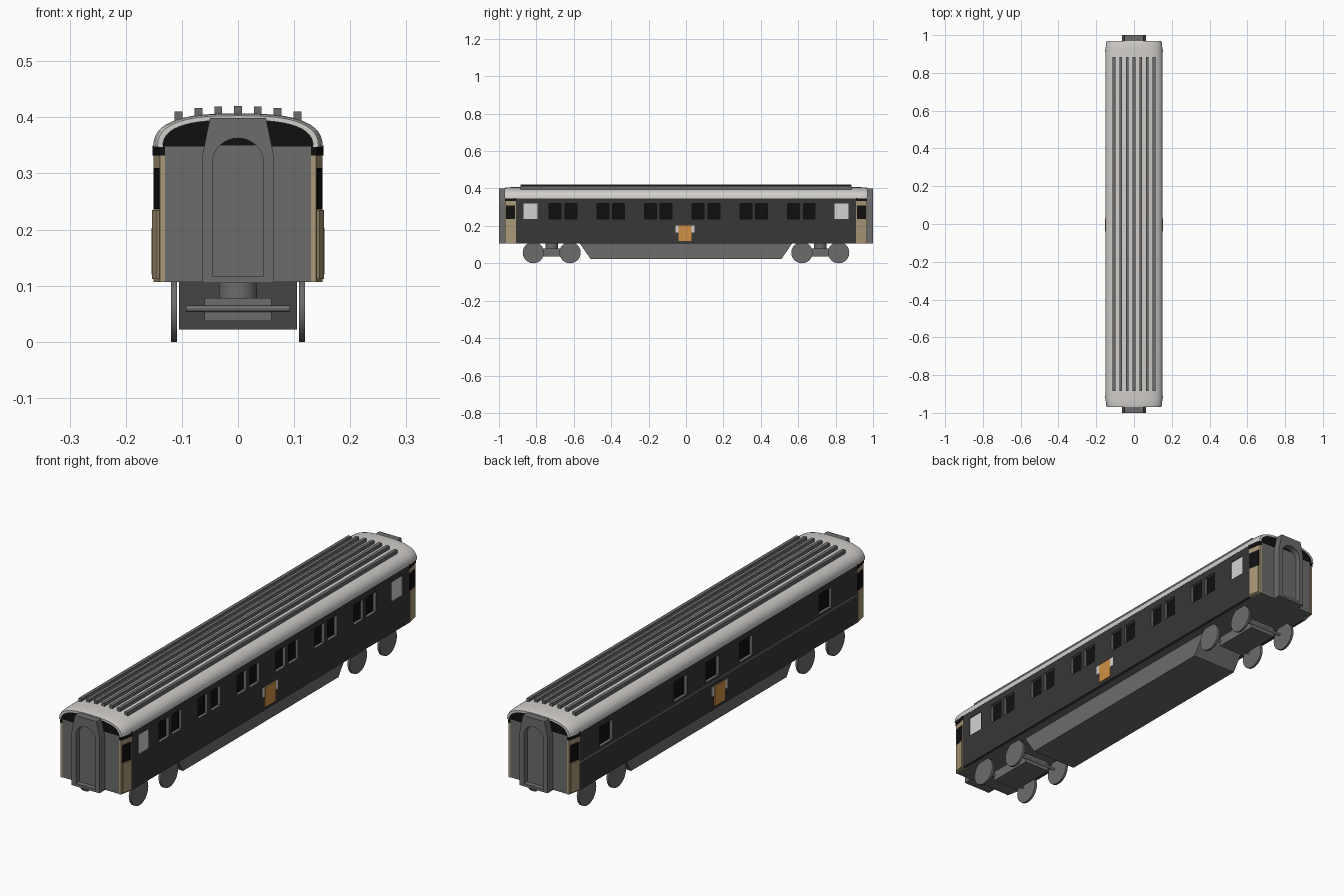
import bpy, bmesh, math

if "Cube" in bpy.data.objects:
    bpy.data.objects.remove(bpy.data.objects["Cube"])

COLORS = {
    "grey metal": (0.15, 0.15, 0.15), "dark body": (0.038, 0.038, 0.038),
    "black glass": (0.005, 0.005, 0.005), "roof light grey": (0.64, 0.62, 0.60),
    "door tan": (0.40, 0.315, 0.185), "plate orange": (0.64, 0.28, 0.06),
    "frosted white": (0.66, 0.65, 0.64),
}
MATS = {}
for n, c in COLORS.items():
    MATS[n] = bpy.data.materials.new(n)
    MATS[n].diffuse_color = (*c, 1)


def finish(name, bm, *mats):
    bmesh.ops.recalc_face_normals(bm, faces=bm.faces[:])
    me = bpy.data.meshes.new(name)
    bm.to_mesh(me)
    bm.free()
    for m in mats:
        me.materials.append(MATS[m])
    ob = bpy.data.objects.new(name, me)
    bpy.context.collection.objects.link(ob)
    return ob


def place(axis, p, d):
    a, b = p
    return {"x": (d, a, b), "y": (a, d, b), "z": (a, b, d)}[axis]


def prism(name, axis, lo, hi, outline, mat, holes=(), reveal=None):
    """Outline (with optional holes) extruded along an axis from lo to hi."""
    bm = bmesh.new()
    caps = []
    for d in (lo, hi):
        loops, edges = [], []
        for pts in (outline, *holes):
            vs = [bm.verts.new(place(axis, p, d)) for p in pts]
            loops.append(vs)
            if holes:
                edges += [bm.edges.new((vs[i - 1], vs[i])) for i in range(len(vs))]
        if holes:
            bmesh.ops.triangle_fill(bm, edges=edges, use_beauty=True)
        else:
            bm.faces.new(loops[0])
        caps.append(loops)
    for k, (l0, l1) in enumerate(zip(*caps)):
        for i in range(len(l0)):
            f = bm.faces.new((l0[i - 1], l0[i], l1[i], l1[i - 1]))
            f.material_index = 1 if reveal and k > 0 else 0
    return finish(name, bm, mat, *([reveal] if reveal else []))


def rect(a0, a1, b0, b1):
    return [(a0, b0), (a1, b0), (a1, b1), (a0, b1)]


def box(name, x0, x1, y0, y1, z0, z1, mat):
    return prism(name, "z", z0, z1, rect(x0, x1, y0, y1), mat)


def smooth(ob):
    bpy.context.view_layer.objects.active = ob
    ob.select_set(True)
    bpy.ops.object.shade_smooth_by_angle(angle=math.radians(35))
    ob.select_set(False)


def disc(n, r, c0, steps=32):
    return [(c0[0] + r * math.cos(2 * math.pi * i / steps),
             c0[1] + r * math.sin(2 * math.pi * i / steps)) for i in range(steps)]


# Body core: black behind the windows, grey ends and underside
core = box("body_core", -0.137, 0.137, -0.966, 0.966, 0.107, 0.35, "grey metal")
core.data.materials.append(MATS["black glass"])
for f in core.data.polygons:
    f.material_index = 1 if abs(f.normal.x) > 0.5 else 0

# Side walls with window openings: (centre, half width) pairs
Z0, Z1 = 0.237, 0.32
pairs = [-0.658 + 0.255 * i + s * 0.042 for i in range(6) for s in (-1, 1)]
right = [(y, 0.032) for y in pairs] + [(-0.832, 0.037), (0.832, 0.037)]
left = [(y, 0.042) for y in (0.74, 0.25, 0.04, -0.18, -0.70)]
for side, s, wins in (("right", 1, right), ("left", -1, left)):
    prism(side + "_wall", "x", s * 0.136, s * 0.15, rect(-0.912, 0.912, 0.107, 0.353),
          "dark body", [rect(y - w, y + w, Z0, Z1) for y, w in wins], "grey metal")
    # Builder's plate below the windows
    box(side + "_plate_backing", s * 0.149, s * 0.152, -0.056, 0.046, 0.165, 0.203, "frosted white")
    box(side + "_plate", s * 0.149, s * 0.154, -0.04, 0.03, 0.12, 0.203, "plate orange")
for y in (-0.832, 0.832):
    box("frosted_pane", 0.136, 0.146, y - 0.037, y + 0.037, Z0, Z1, "frosted white")
box("left_waist_rail", -0.152, -0.149, -0.912, 0.912, 0.221, 0.229, "grey metal")

# Tapered corner doors
def door_part(name, sx, sy, out, ya, yb, z0, z1, mat):
    def xo(y):
        return 0.15 - 0.011 * (y - 0.912) / 0.056 + out
    pts = [(xo(ya), ya), (xo(yb), yb), (0.13, yb), (0.13, ya)]
    prism(name, "z", z0, z1, [(sx * x, sy * y) for x, y in pts], mat)

for sx in (-1, 1):
    for sy in (-1, 1):
        door_part("door", sx, sy, 0, 0.91, 0.968, 0.107, 0.332, "door tan")
        door_part("door_lower_panel", sx, sy, 0.004, 0.914, 0.96, 0.112, 0.235, "door tan")
        door_part("door_window", sx, sy, 0.001, 0.913, 0.962, 0.237, 0.31, "black glass")
        door_part("door_header", sx, sy, 0.002, 0.91, 0.968, 0.332, 0.35, "black glass")


# Roof shell: rounded arch lofted along the length, drawn in at the ends
def arch(x_half, base, height, n=24):
    pts = []
    for i in range(n + 1):
        t = math.pi * i / n
        c, s = math.cos(t), max(0.0, math.sin(t))
        pts.append((math.copysign(x_half * abs(c) ** 0.7, c), base + height * s ** 0.8))
    return pts

bm = bmesh.new()
rings = []
for y, k, h in ((-0.97, 0.95, 0.056), (-0.957, 0.98, 0.059), (-0.92, 1, 0.06),
                (0.92, 1, 0.06), (0.957, 0.98, 0.059), (0.97, 0.95, 0.056)):
    ring = arch(0.151 * k, 0.347, h) + arch(0.141 * k, 0.347, h - 0.008)[::-1]
    rings.append([bm.verts.new((x, y, z)) for x, z in ring])
for a, b in zip(rings, rings[1:]):
    for i in range(len(a)):
        bm.faces.new((a[i - 1], a[i], b[i], b[i - 1]))
half = len(rings[0]) // 2
for r in (rings[0], rings[-1]):
    for i in range(half - 1):
        bm.faces.new((r[i], r[i + 1], r[-2 - i], r[-1 - i]))
smooth(finish("roof", bm, "roof light grey"))

# Roof ribs
for i in range(-3, 4):
    x = i * 0.0353
    c = (abs(x) / 0.151) ** (1 / 0.7)
    z = 0.347 + 0.06 * (1 - c * c) ** 0.4
    box("roof_rib", x - 0.007, x + 0.007, -0.885, 0.885, z - 0.006, z + 0.013, "grey metal")

# Ends: black gable, gangway frame with arched recess and inner door
def arched_door(w, z0, spring, top, cap=9):
    pts = [(-w, z0), (w, z0)]
    for i in range(17):
        t = math.pi * i / 16
        pts.append((w * math.cos(t), min(cap, spring + (top - spring) * math.sin(t))))
    return pts

frame = [(-0.064, 0.105), (0.064, 0.105), (0.064, 0.33), (0.05, 0.399), (-0.05, 0.399), (-0.064, 0.33)]
for s in (-1, 1):
    prism("gable", "y", s * 0.95, s * 0.967, arch(0.136, 0.348, 0.053), "black glass")
    prism("gangway_frame", "y", s * 0.962, s * 1.0, frame, "grey metal",
          [arched_door(0.045, 0.116, 0.32, 0.363)])
    prism("gangway_opening", "y", s * 0.963, s * 0.971, arched_door(0.046, 0.115, 0.32, 0.364), "black glass")
    prism("gangway_door", "y", s * 0.965, s * 0.977, arched_door(0.046, 0.115, 0.32, 0.364, 0.351), "grey metal")

# Underframe equipment skirt with sloped ends
prism("underframe_skirt", "x", -0.105, 0.105,
      [(-0.57, 0.11), (-0.51, 0.022), (0.51, 0.022), (0.57, 0.11)], "grey metal")

# Bogies
for s in (-1, 1):
    yc = s * 0.718
    box("bogie_frame", -0.06, 0.06, yc - 0.1, yc + 0.1, 0.037, 0.078, "grey metal")
    smooth(prism("bogie_pivot", "z", 0.076, 0.11, disc(0, 0.034, (0, yc)), "grey metal"))
    for dy in (-0.098, 0.098):
        smooth(prism("axle", "x", -0.093, 0.093, disc(0, 0.006, (yc + dy, 0.059), 12), "grey metal"))
        for sx in (-1, 1):
            smooth(prism("wheel", "x", sx * 0.109, sx * 0.119, disc(0, 0.057, (yc + dy, 0.057)), "grey metal"))

for m in bpy.data.materials:
    if m.users and not m.is_grease_pencil:
        m.use_nodes = True
        m.node_tree.nodes["Principled BSDF"].inputs["Base Color"].default_value = m.diffuse_color
